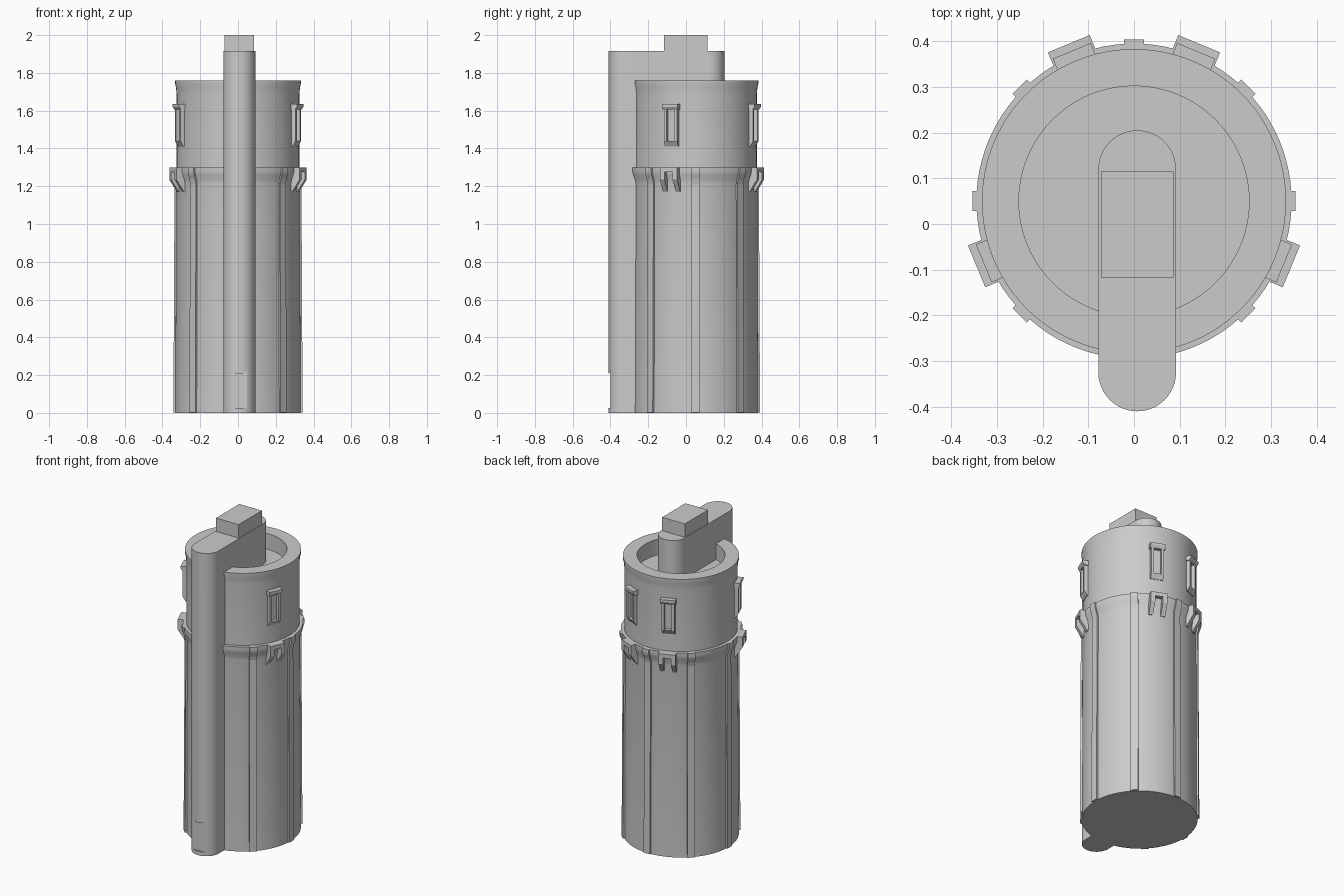
import bpy, bmesh, math
from mathutils import Matrix

if "Cube" in bpy.data.objects:
    bpy.data.objects.remove(bpy.data.objects["Cube"])

CY = 0.05                                   # depth of the main tower axis
grey = bpy.data.materials.new("light grey")
grey.diffuse_color = (0.6, 0.6, 0.6, 1)
grey.use_nodes = True
grey.node_tree.nodes["Principled BSDF"].inputs["Base Color"].default_value = grey.diffuse_color


def finish(name, bm, smooth=False):
    bmesh.ops.recalc_face_normals(bm, faces=bm.faces)
    me = bpy.data.meshes.new(name)
    bm.to_mesh(me)
    bm.free()
    me.materials.append(grey)
    ob = bpy.data.objects.new(name, me)
    bpy.context.collection.objects.link(ob)
    bpy.context.view_layer.objects.active = ob
    ob.select_set(True)
    if smooth:
        bpy.ops.object.shade_smooth_by_angle(angle=math.radians(30))
    ob.select_set(False)
    return ob


def lathe(name, profile, steps=96):
    bm = bmesh.new()
    vs = [bm.verts.new((r, 0, z)) for r, z in profile]
    es = [bm.edges.new(p) for p in zip(vs, vs[1:])]
    bmesh.ops.spin(bm, geom=vs + es, cent=(0, 0, 0), axis=(0, 0, 1),
                   angle=2 * math.pi, steps=steps, use_duplicate=False)
    bmesh.ops.remove_doubles(bm, verts=bm.verts, dist=1e-5)
    bmesh.ops.translate(bm, verts=bm.verts, vec=(0, CY, 0))
    return finish(name, bm, True)


def prism(bm, points, direction):
    """Extrude a closed outline along a direction."""
    face = bm.faces.new([bm.verts.new(p) for p in points])
    geom = bmesh.ops.extrude_face_region(bm, geom=[face], use_keep_orig=True)["geom"]
    moved = [v for v in geom if isinstance(v, bmesh.types.BMVert)]
    bmesh.ops.translate(bm, verts=moved, vec=direction)


def radial(name, parts, degrees):
    """Parts are (radius/height outline, width, sideways offset), set around the tower."""
    bm = bmesh.new()
    for outline, width, off in parts:
        prism(bm, [(r, off - width / 2, z) for r, z in outline], (0, width, 0))
    bm.transform(Matrix.Translation((0, CY, 0))
                 @ Matrix.Rotation(math.radians(degrees), 4, 'Z'))
    return finish(name, bm)


def slot(name, y0, y1, z0, z1, x=0.007, r=0.085, n=24):
    """Upright block with half-round front and back."""
    pts = []
    for cy, start in ((y1, 0), (y0, math.pi)):
        for i in range(n + 1):
            a = start + math.pi * i / n
            pts.append((x + r * math.cos(a), cy + r * math.sin(a), z0))
    bm = bmesh.new()
    prism(bm, pts, (0, 0, z1 - z0))
    return finish(name, bm, True)


def box(name, x0, x1, y0, y1, z0, z1):
    bm = bmesh.new()
    prism(bm, [(x0, y0, z0), (x1, y0, z0), (x1, y1, z0), (x0, y1, z0)], (0, 0, z1 - z0))
    return finish(name, bm)


# Main tower: shaft with flared collar, upper drum, rim and sunken roof
lathe("tower_body", [(0, 0), (0.332, 0), (0.328, 1.21), (0.332, 1.235), (0.342, 1.262),
                     (0.345, 1.275), (0.345, 1.30), (0.325, 1.30), (0.325, 1.69),
                     (0.328, 1.72), (0.333, 1.745), (0.333, 1.76), (0.252, 1.76),
                     (0.252, 1.66), (0, 1.66)])

# Vertical ribs that flare with the collar
rib = [(0.30, 0.002), (0.342, 0.002), (0.336, 1.21), (0.341, 1.235), (0.351, 1.262),
       (0.354, 1.275), (0.354, 1.30), (0.30, 1.30)]
for k in range(7):
    radial(f"rib_{k + 1}", [(rib, 0.044, 0)], -45 + 45 * k)

# Corbels on the collar and framed windows above them
slab = [(0.30, 1.275), (0.373, 1.275), (0.373, 1.30), (0.30, 1.30)]
prong = [(0.30, 1.17), (0.330, 1.17), (0.373, 1.235), (0.373, 1.30), (0.30, 1.30)]
jamb = [(0.30, 1.41), (0.328, 1.41), (0.346, 1.44), (0.346, 1.62), (0.30, 1.62)]
sill = [(0.30, 1.41), (0.328, 1.41), (0.346, 1.44), (0.30, 1.44)]
lintel = [(0.30, 1.605), (0.346, 1.605), (0.356, 1.62), (0.356, 1.635), (0.30, 1.635)]
for k, a in enumerate((-22.5, 67.5, 112.5, 202.5)):
    radial(f"corbel_{k + 1}", [(slab, 0.099, 0), (prong, 0.026, -0.0365),
                               (prong, 0.026, 0.0365)], a)
    radial(f"window_frame_{k + 1}", [(jamb, 0.016, -0.03), (jamb, 0.016, 0.03),
                                     (sill, 0.044, 0), (lintel, 0.09, 0)], a)

# Front column, rising into an arm that reaches over the roof
column = slot("front_column", -0.325, -0.20, 0, 1.915)
slot("top_arm", -0.325, 0.12, 1.655, 1.915)
box("top_block", -0.072, 0.086, -0.117, 0.115, 1.90, 2.0)

# Flat door niche with a sloping head, cut into the column
bm = bmesh.new()
prism(bm, [(-0.1, -0.399, 0.025), (-0.1, -0.45, 0.025), (-0.1, -0.45, 0.135),
           (-0.1, -0.399, 0.225)], (0.2, 0, 0))
cutter = finish("door_cutter", bm)
cutter.hide_render = True
cutter.hide_viewport = True
cut = column.modifiers.new("door_niche", 'BOOLEAN')
cut.operation = 'DIFFERENCE'
cut.solver = 'EXACT'
cut.object = cutter
